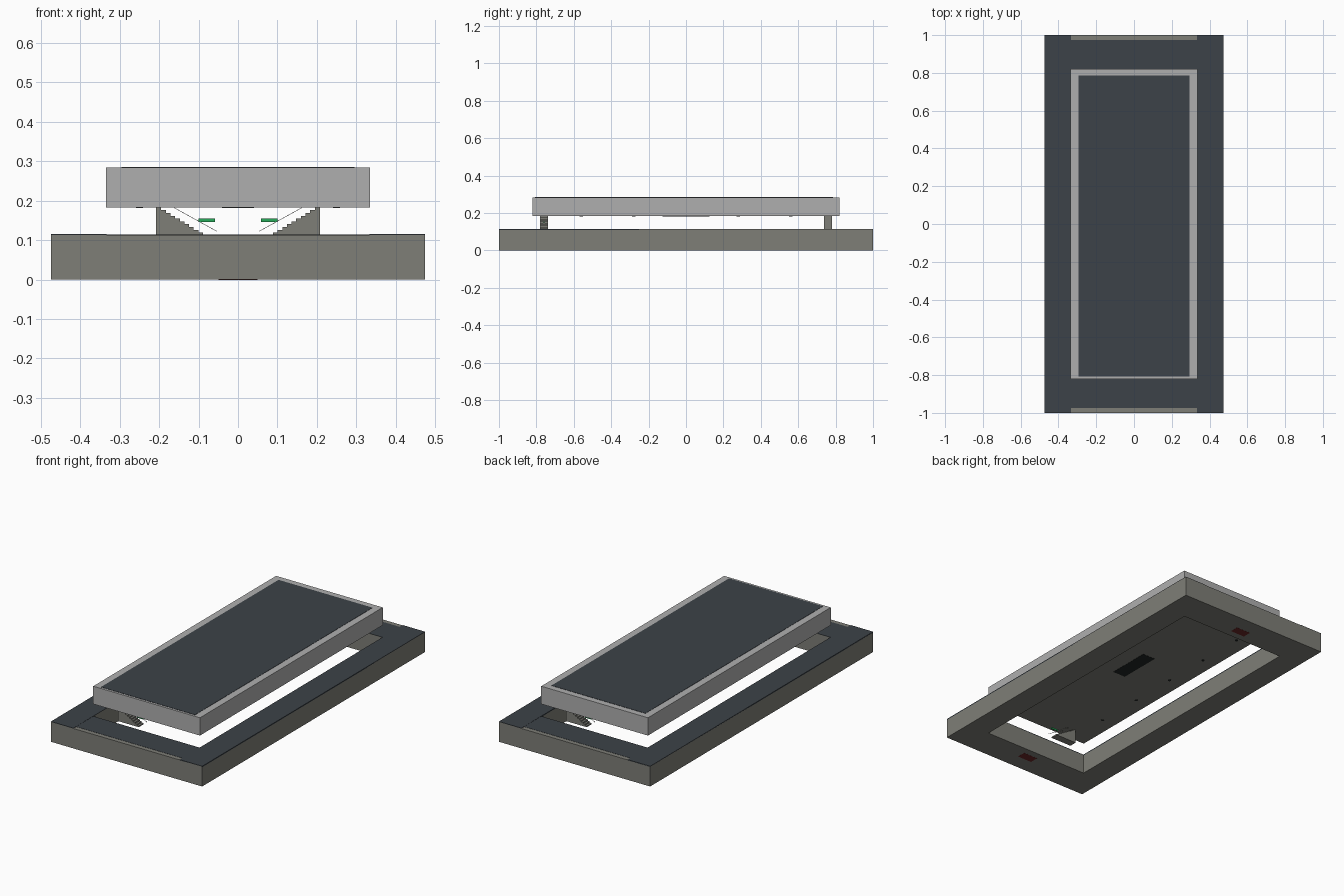
import bpy, bmesh, math

if "Cube" in bpy.data.objects:
    bpy.data.objects.remove(bpy.data.objects["Cube"])


def material(name, rgb):
    m = bpy.data.materials.new(name)
    m.diffuse_color = (*rgb, 1)
    m.use_nodes = True
    m.node_tree.nodes["Principled BSDF"].inputs["Base Color"].default_value = m.diffuse_color
    return m


DARK = material("slate", (0.045, 0.055, 0.065))
CONCRETE = material("concrete", (0.21, 0.21, 0.185))
LIGHT = material("pale_grey", (0.43, 0.43, 0.43))
GREEN = material("green", (0.02, 0.4, 0.1))
BLACK = material("black", (0.015, 0.018, 0.018))
RED = material("red", (0.15, 0.02, 0.02))


def finish(name, bm, mat):
    bmesh.ops.recalc_face_normals(bm, faces=bm.faces)
    me = bpy.data.meshes.new(name)
    bm.to_mesh(me)
    bm.free()
    me.materials.append(mat)
    ob = bpy.data.objects.new(name, me)
    bpy.context.collection.objects.link(ob)
    return ob


def box(name, x, y, z, mat):
    bm = bmesh.new()
    bmesh.ops.create_cube(bm, size=1)
    for v in bm.verts:
        for i, (a, b) in enumerate((x, y, z)):
            v.co[i] = a if v.co[i] < 0 else b
    return finish(name, bm, mat)


def prism(name, profile, y0, y1, mat):
    """Extrude an x/z outline along y."""
    bm = bmesh.new()
    f = bm.faces.new([bm.verts.new((x, y0, z)) for x, z in profile])
    ext = bmesh.ops.extrude_face_region(bm, geom=[f])["geom"]
    bmesh.ops.translate(bm, vec=(0, y1 - y0, 0),
                        verts=[v for v in ext if isinstance(v, bmesh.types.BMVert)])
    return finish(name, bm, mat)


# Base ring with a rectangular opening
X, Y, H, IX, IY = 0.475, 1.0, 0.113, 0.334, 0.82
bm = bmesh.new()
rings = []
for z in (0, H):
    for w, d in ((X, Y), (IX, IY)):
        rings.append([bm.verts.new((sx * w, sy * d, z))
                      for sx, sy in ((-1, -1), (1, -1), (1, 1), (-1, 1))])
for a, b in ((0, 1), (2, 3), (0, 2), (1, 3)):
    for i in range(4):
        j = (i + 1) % 4
        bm.faces.new((rings[a][i], rings[a][j], rings[b][j], rings[b][i]))
finish("base_frame", bm, CONCRETE)

# Raised upper slab with its dark top and underside vent
box("upper_slab", (-0.335, 0.335), (-0.82, 0.82), (0.183, 0.284), LIGHT)
box("upper_roof_panel", (-0.295, 0.295), (-0.807, 0.785), (0.280, 0.2855), DARK)
box("slab_underside", (-0.333, 0.333), (-0.818, 0.818), (0.1825, 0.184), CONCRETE)
box("underside_vent", (-0.04, 0.04), (-0.125, 0.125), (0.1815, 0.184), BLACK)

# Parts repeated on opposite sides by a half turn about z
for n, s in enumerate((1, -1)):
    tag = ("front", "back")[n]
    parts = [
        box("side_roof_" + tag, (-X, -IX), (-Y, Y), (H - 0.004, H + 0.002), DARK),
        box("end_roof_" + tag, (-IX, IX), (-0.975, -IY), (H - 0.004, H + 0.001), DARK),
        box("bottom_hatch_" + tag, (-0.04, 0.05), (-0.91, -0.86), (-0.0005, 0.002), RED),
    ]
    # Stepped stair, high end outward
    steps, x0, x1, z0, z1 = 11, -0.195, -0.065, 0.105, 0.183
    prof = [(-0.208, z0), (-0.208, z1)]
    run, rise = (x1 - x0) / steps, (z1 - z0) / steps
    for i in range(steps):
        x = x0 + i * run
        prof += [(x, z1 - i * rise), (x, z1 - (i + 1) * rise)]
    prof = prof[:-1] + [(x0 + (steps - 1) * run, z0)]
    parts.append(prism("stair_" + tag, prof, -0.78, -0.737, CONCRETE))
    # Thin sloping handrails on both edges of the stair
    rail = [(-0.162, 0.183), (-0.055, 0.124), (-0.055, 0.1225), (-0.162, 0.1815)]
    for k, y in enumerate((-0.78, -0.739)):
        parts.append(prism(f"handrail_{tag}_{k}", rail, y, y + 0.002, LIGHT))
    # Hanging exit sign
    parts.append(box("exit_sign_" + tag, (-0.1, -0.058), (-0.762, -0.757),
                     (0.146, 0.155), GREEN))
    # Row of small lamps under the slab
    for k in range(5):
        bm = bmesh.new()
        bmesh.ops.create_cone(bm, cap_ends=True, segments=10, radius1=0.009,
                              radius2=0.009, depth=0.002)
        bmesh.ops.translate(bm, verts=bm.verts, vec=(-0.25, -0.56 + 0.28 * k, 0.182))
        parts.append(finish(f"lamp_{tag}_{k}", bm, BLACK))
    if s < 0:
        for ob in parts:
            ob.rotation_euler.z = math.pi
